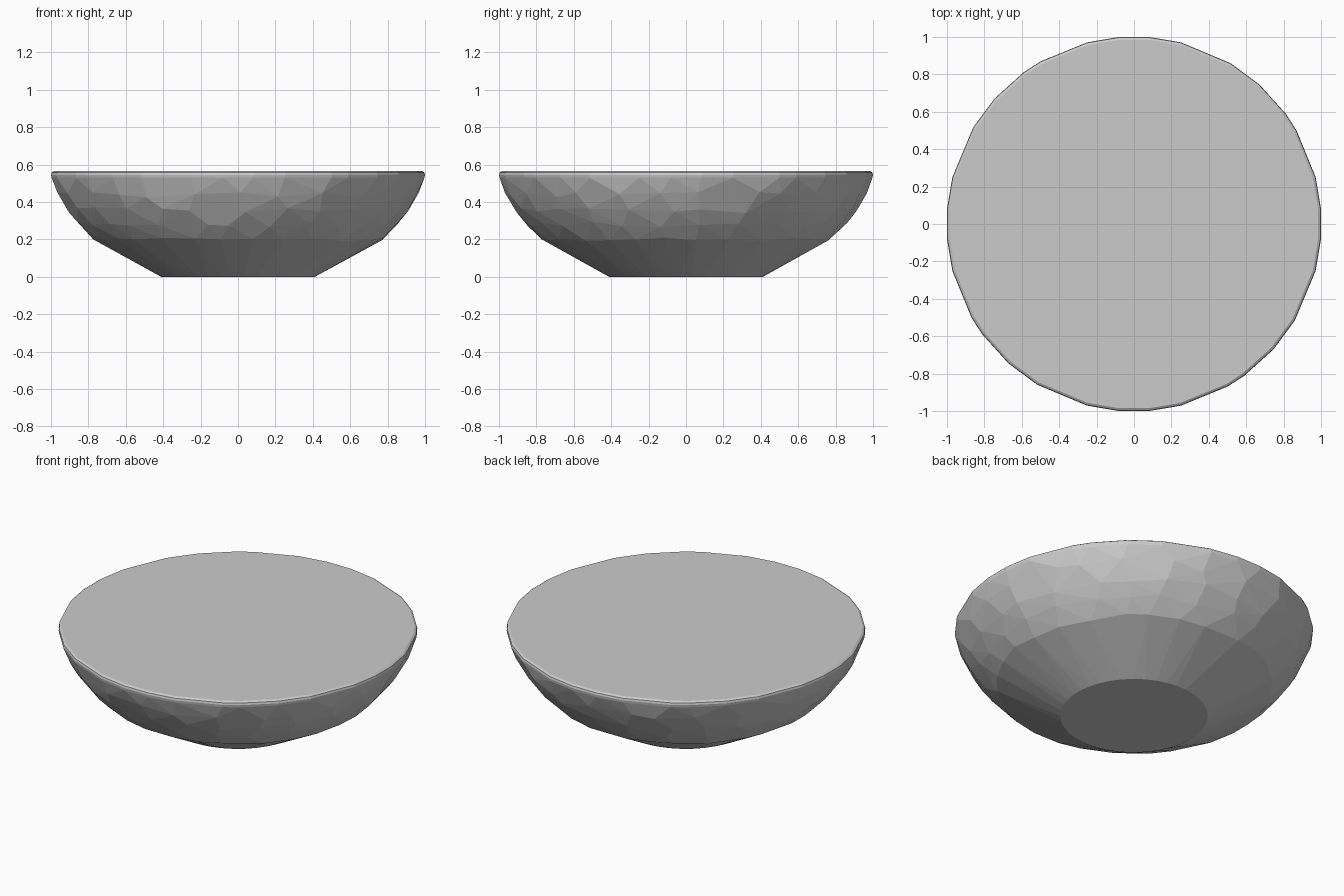
import bpy, bmesh, random
from math import sin, cos, pi, radians

if "Cube" in bpy.data.objects:
    bpy.data.objects.remove(bpy.data.objects["Cube"])

random.seed(4)
bm = bmesh.new()


def add_point(radius, angle, z):
    bm.verts.new((radius * cos(angle), radius * sin(angle), z))


def wall_radius(z):
    """Curved outer wall of the bowl above the foot cone."""
    return 0.765 + 0.906 * (z - 0.19) - 1.235 * (z - 0.19) * (z - 0.35)


# Foot: flat round base
for i in range(40):
    add_point(0.412, 2 * pi * (i + 0.5) / 40, 0.0)

# Wall: irregular facets, from slightly scattered rings
for count, z, scatter in ((28, 0.20, 0.008), (26, 0.28, 0.015),
                          (26, 0.355, 0.015), (26, 0.44, 0.015)):
    for i in range(count):
        height = z + random.uniform(-scatter, scatter)
        turn = 2 * pi * (i + 0.5 + random.uniform(-0.25, 0.25)) / count
        add_point(wall_radius(height), turn, height)

# Rim: uneven many-sided outline with a small bevelled edge
rim_angles = (4.6, 14.5, 30, 36, 48, 59, 75.5, 85.4)
for radius, z in ((1.0, 0.53), (1.003, 0.545), (1.0, 0.557), (0.988, 0.565)):
    for quarter in range(4):
        for a in rim_angles:
            add_point(radius, radians(a + 90 * quarter), z)

# Closed, flat-faceted skin around all rings
hull = bmesh.ops.convex_hull(bm, input=bm.verts)
loose = [v for v in bm.verts if not v.link_faces]
bmesh.ops.delete(bm, geom=loose, context='VERTS')
bmesh.ops.dissolve_limit(bm, angle_limit=radians(0.5),
                         verts=bm.verts, edges=bm.edges)
bmesh.ops.recalc_face_normals(bm, faces=bm.faces)

mesh = bpy.data.meshes.new("bowl")
bm.to_mesh(mesh)
bm.free()
bowl = bpy.data.objects.new("bowl", mesh)
bpy.context.collection.objects.link(bowl)
